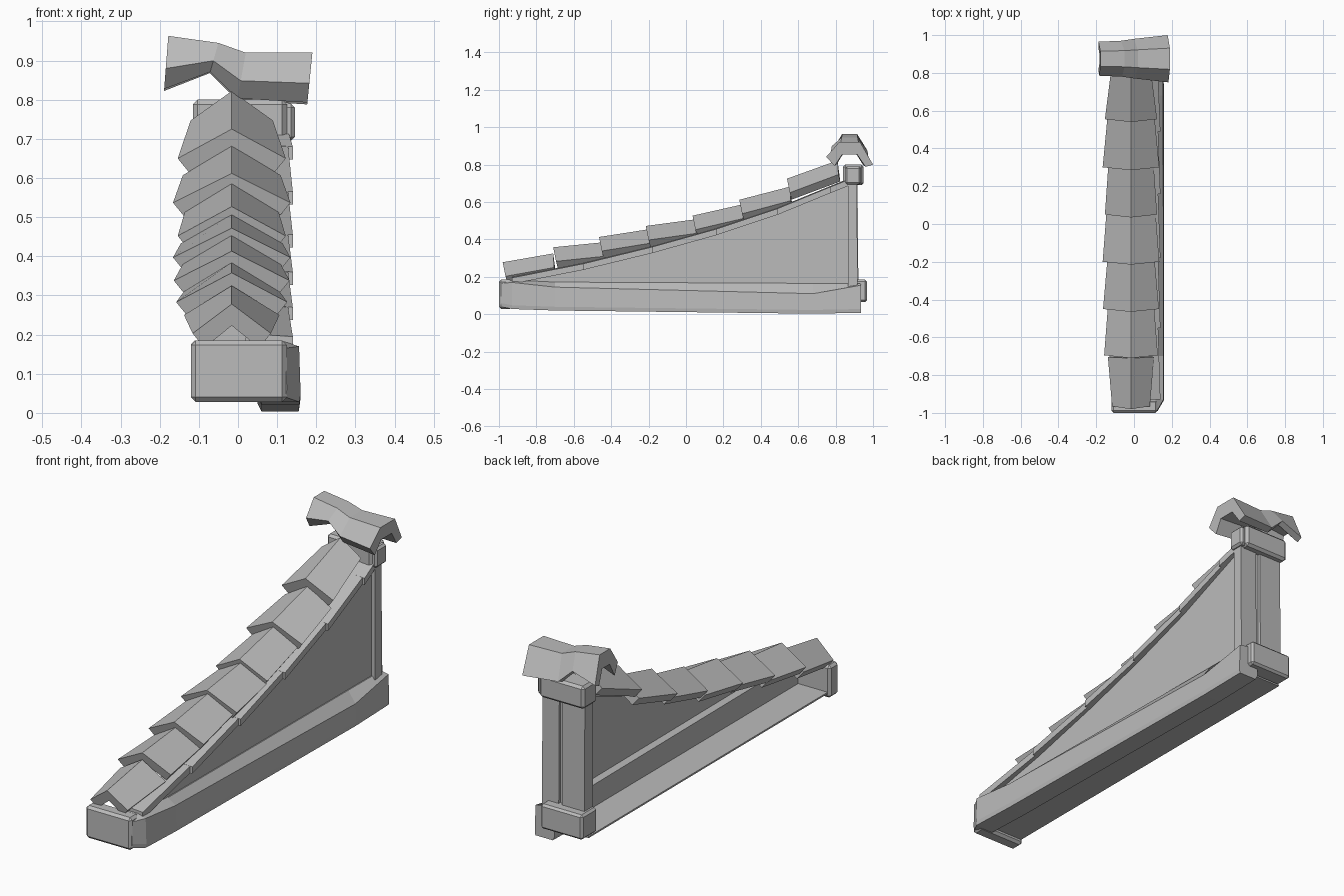
import bpy
import bmesh
from mathutils import Vector

cube = bpy.data.objects.get("Cube")
if cube:
    bpy.data.objects.remove(cube, do_unlink=True)

grey = bpy.data.materials.new("stone_grey")
grey.use_nodes = True
COLOUR = (0.5, 0.5, 0.5, 1)
grey.diffuse_color = COLOUR
grey.node_tree.nodes["Principled BSDF"].inputs["Base Color"].default_value = COLOUR


def loft(name, rings, bevel=0):
    """Join matching rings of points into a closed solid."""
    bm = bmesh.new()
    loops = [[bm.verts.new(p) for p in ring] for ring in rings]
    n = len(loops[0])
    for a, b in zip(loops, loops[1:]):
        for i in range(n):
            j = (i + 1) % n
            bm.faces.new((a[i], a[j], b[j], b[i]))
    bm.faces.new(loops[0])
    bm.faces.new(loops[-1])
    bmesh.ops.recalc_face_normals(bm, faces=bm.faces)
    mesh = bpy.data.meshes.new(name)
    bm.to_mesh(mesh)
    bm.free()
    mesh.materials.append(grey)
    obj = bpy.data.objects.new(name, mesh)
    bpy.context.collection.objects.link(obj)
    if bevel:
        mod = obj.modifiers.new("chamfer", "BEVEL")
        mod.width = bevel
        mod.segments = 1
    return obj


def box(name, x, y, z, bevel=0):
    rings = [[(a, y[0], z[0]), (a, y[1], z[0]), (a, y[1], z[1]), (a, y[0], z[1])]
             for a in x]
    return loft(name, rings, bevel)


# Bottom beam with a chamfered outer top edge, sinking toward the back
def beam_ring(y, low, shoulder, top, out):
    return [(0.05, y, low + 0.02), (0.06, y, low), (out - 0.003, y, low),
            (out, y, low + 0.02), (out - 0.004, y, shoulder),
            (0.115, y, top), (0.05, y, top)]


loft("bottom_beam", [beam_ring(-0.99, 0.04, 0.165, 0.175, 0.125),
                     beam_ring(-0.93, 0.028, 0.17, 0.183, 0.16),
                     beam_ring(-0.7, 0.02, 0.145, 0.172, 0.16),
                     beam_ring(0.68, 0.003, 0.11, 0.165, 0.158),
                     beam_ring(0.935, 0.008, 0.155, 0.163, 0.156)])
box("floor_board", (-0.108, 0.06), (-0.95, 0.9), (0.05, 0.058))

# End blocks
box("front_block", (-0.12, 0.125), (-1, -0.93), (0.028, 0.185), 0.012)
box("back_block", (-0.12, 0.105), (0.85, 0.967), (0.065, 0.185), 0.01)

# Corner post in two halves around a recessed core, and its cap block
for side, x0, x1, y0, y1 in (("left", 0.04, 0.13, 0.865, 0.918),
                             ("right", -0.1, 0.02, 0.855, 0.922)):
    loft(side + "_post", [[(x0, y0, z), (x1, y0, z), (x1, y1 - t, z), (x0, y1 - t, z)]
                          for z, t in ((0.12, 0), (0.72, 0.005))])
box("post_core", (-0.05, 0.1), (0.87, 0.905), (0.12, 0.72))
box("post_cap", (-0.115, 0.125), (0.84, 0.95), (0.69, 0.8), 0.012)
box("post_cap_end", (0.1, 0.145), (0.852, 0.935), (0.695, 0.79), 0.01)

# Slope line shared by wall and trim
slope = [(-0.93, 0.19), (-0.55, 0.265), (-0.18, 0.355),
         (0.16, 0.45), (0.49, 0.56), (0.77, 0.675), (0.87, 0.715)]

# Side wall panel
outline = [(y, z - 0.015) for y, z in slope] + [(0.87, 0.12), (-0.93, 0.12)]
loft("side_wall", [[(x, y, z) for y, z in outline] for x in (0.09, 0.11)])

# Trim boards along the slope
for i, ((ya, za), (yb, zb)) in enumerate(zip(slope, slope[1:])):
    rings = []
    for y, z, x in ((ya, za, 0.14), (yb, zb, 0.128)):
        rings.append([(0.06, y, z - 0.028), (x, y, z - 0.028),
                      (x, y, z + 0.005), (0.06, y, z + 0.01)])
    loft("trim_board_%d" % (i + 1), rings)


# Overlapping folded roof tiles: front y, front ridge z, back ridge z, half widths
def tile_ring(y, z, half, lean):
    c = -0.016
    return [(c, y, z), (c + half, y + lean, z - 0.075),
            (c + half - 0.03, y + lean + 0.01, z - 0.112),
            (c, y + lean, z - 0.055),
            (c - half + 0.03, y + lean + 0.01, z - 0.112),
            (c - half, y + lean, z - 0.075)]


tiles = [(-0.98, 0.278, 0.325, 0.1, 0.122), (-0.71, 0.358, 0.385, 0.142, 0.122),
         (-0.465, 0.413, 0.455, 0.148, 0.125), (-0.215, 0.472, 0.508, 0.15, 0.13),
         (0.035, 0.527, 0.588, 0.138, 0.12), (0.285, 0.612, 0.682, 0.15, 0.125),
         (0.54, 0.725, 0.822, 0.138, 0.105)]
for i, (y, za, zb, wa, wb) in enumerate(tiles):
    loft("roof_tile_%d" % (i + 1), [tile_ring(y, za, wa, 0.015),
                                    tile_ring(y + 0.27, zb, wb, 0.005)])


# Ridge cap: an arched shell swept sideways and kinked in the middle
def cap_ring(x, top, half, drop, lean):
    c = 0.875
    shape = [(-1, -0.65), (-0.45, 0), (0.45, 0), (1, -1),
             (0.68, -1.1), (0.32, -0.55), (-0.32, -0.55), (-0.65, -1.06)]
    return [Vector((x + lean * v, c + u * half, top + v * drop)) for u, v in shape]


loft("ridge_cap", [cap_ring(-0.178, 0.963, 0.09, 0.128, 0.01),
                   cap_ring(-0.05, 0.945, 0.095, 0.07, 0.02),
                   cap_ring(0.02, 0.92, 0.105, 0.11, 0.02),
                   cap_ring(0.19, 0.92, 0.125, 0.12, 0.012)])
